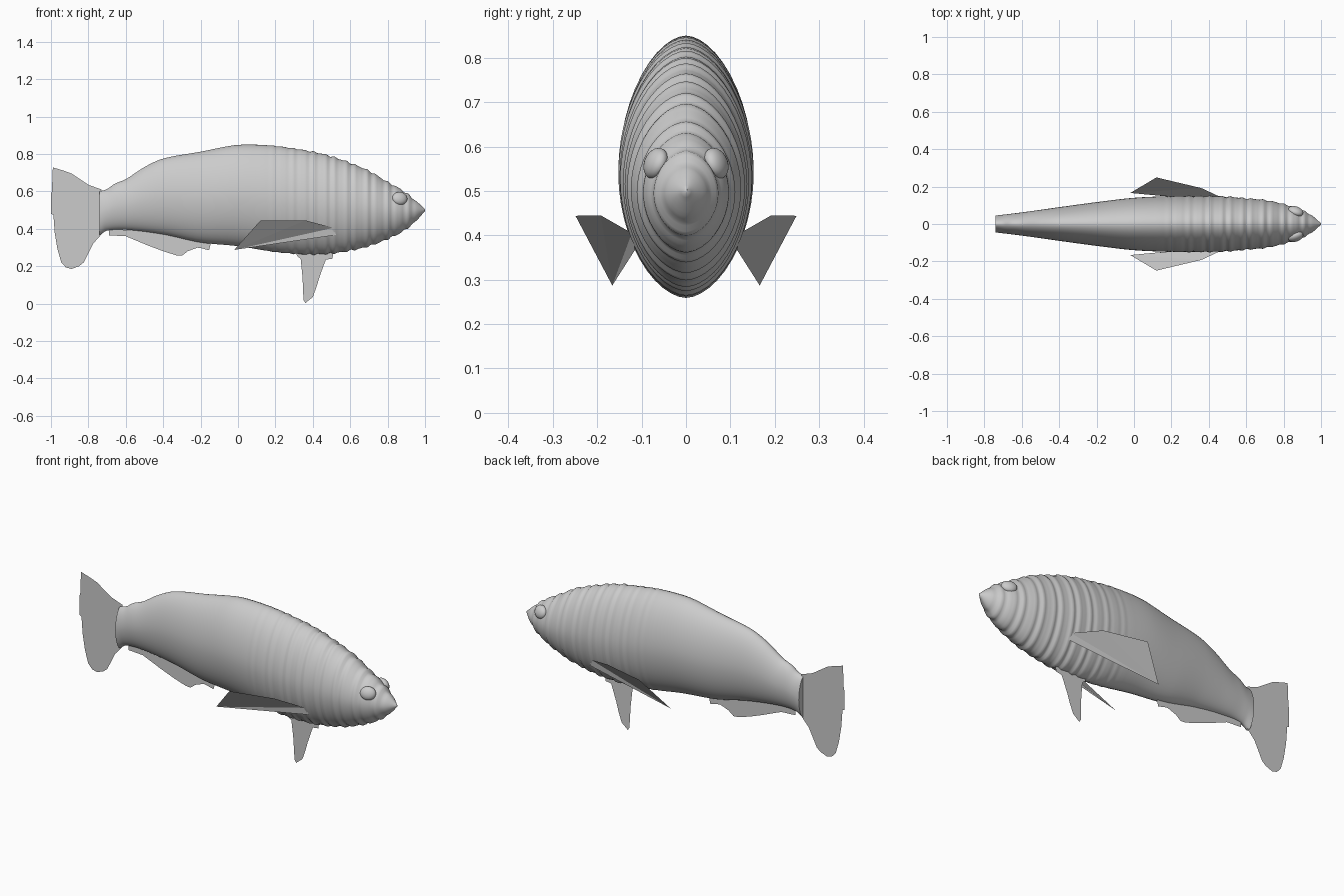
import bpy, bmesh, math
from mathutils import Vector

if "Cube" in bpy.data.objects:
    bpy.data.objects.remove(bpy.data.objects["Cube"])

grey = bpy.data.materials.new("pale_grey")
grey.diffuse_color = (0.6, 0.6, 0.6, 1)
grey.use_nodes = True
grey.node_tree.nodes["Principled BSDF"].inputs["Base Color"].default_value = grey.diffuse_color


def make_object(name, bm):
    mesh = bpy.data.meshes.new(name)
    bmesh.ops.recalc_face_normals(bm, faces=bm.faces)
    bm.to_mesh(mesh)
    bm.free()
    obj = bpy.data.objects.new(name, mesh)
    mesh.materials.append(grey)
    bpy.context.collection.objects.link(obj)
    return obj


def smooth(obj, angle=50):
    bpy.ops.object.select_all(action='DESELECT')
    bpy.context.view_layer.objects.active = obj
    obj.select_set(True)
    bpy.ops.object.shade_smooth_by_angle(angle=math.radians(angle))


def sample(curve, x):
    """Smooth interpolation through a list of (x, value) points."""
    if x <= curve[0][0]:
        return curve[0][1]
    for i in range(len(curve) - 1):
        (x0, v0), (x1, v1) = curve[i], curve[i + 1]
        if x <= x1:
            xa, va = curve[max(i - 1, 0)]
            xb, vb = curve[min(i + 2, len(curve) - 1)]
            m0 = (v1 - va) / (x1 - xa) * (x1 - x0)
            m1 = (vb - v0) / (xb - x0) * (x1 - x0)
            t = (x - x0) / (x1 - x0)
            return ((2*t**3 - 3*t*t + 1) * v0 + (t**3 - 2*t*t + t) * m0
                    + (3*t*t - 2*t**3) * v1 + (t**3 - t*t) * m1)
    return curve[-1][1]


# Body outline: back, belly and half width along the length
back = [(-.74, .60), (-.70, .612), (-.66, .64), (-.6, .665), (-.5, .73), (-.4, .775),
        (-.2, .812), (-.03, .845), (.06, .85), (.2, .843), (.4, .812), (.5, .787),
        (.6, .752), (.7, .71), (.8, .65), (.88, .605), (.95, .55), (1, .505)]
belly = [(-.74, .365), (-.7, .39), (-.6, .395), (-.4, .37), (-.2, .327), (0, .307),
         (.2, .276), (.35, .264), (.5, .268), (.6, .283), (.7, .307), (.8, .345),
         (.88, .385), (.95, .44), (1, .495)]
width = [(-.74, .045), (-.6, .062), (-.4, .09), (-.2, .117), (0, .14), (.2, .149),
         (.35, .15), (.5, .146), (.6, .137), (.7, .128), (.8, .107), (.88, .082),
         (.95, .046), (1, .004)]


def section(x):
    """Middle height, half height and half width, with soft rings towards the head."""
    top, bottom, w = sample(back, x), sample(belly, x), sample(width, x)
    fade = min(max((x - .1) / .35, 0), 1) * min(max((1 - x) / .08, 0), 1)
    ring = .0035 * fade * (math.sin(x * 112) + .6 * math.sin(x * 173 + 1))
    return (top + bottom) / 2, (top - bottom) / 2 + ring, w + ring * .7


def power(v, p):
    return math.copysign(abs(v) ** p, v)


# Body: slightly pointed ovals joined into a skin
SIDES, STEPS = 48, 190
bm = bmesh.new()
rings = []
for i in range(STEPS + 1):
    x = -.74 + 1.74 * i / STEPS
    mid, h, w = section(x)
    ring = []
    for k in range(SIDES):
        a = 2 * math.pi * k / SIDES
        ring.append(bm.verts.new((x, w * power(math.cos(a), 1.12),
                                  mid + h * power(math.sin(a), 1.06))))
    rings.append(ring)
for r0, r1 in zip(rings, rings[1:]):
    for k in range(SIDES):
        n = (k + 1) % SIDES
        bm.faces.new((r0[k], r0[n], r1[n], r1[k]))
bm.faces.new(rings[0])
bm.faces.new(rings[-1])
smooth(make_object("body", bm))

# Eyes: flattened bulges on the sides of the head
for side, label in ((-1, "right"), (1, "left")):
    bpy.ops.mesh.primitive_uv_sphere_add(segments=24, ring_count=12, radius=1,
                                         location=(.865, side * .068, .562),
                                         rotation=(side * .35, 0, -side * .35))
    eye = bpy.context.object
    eye.name = label + "_eye"
    eye.scale = (.042, .024, .036)
    eye.data.materials.append(grey)
    smooth(eye)


def flat_fin(name, outline, lean):
    """Thin upright sheet along the centre line; lean gives y from z."""
    bm = bmesh.new()
    face = bm.faces.new([bm.verts.new((x, lean(z), z)) for x, z in outline])
    bmesh.ops.triangulate(bm, faces=[face])
    return make_object(name, bm)


# Tail, belly and rear fins
flat_fin("tail_fin", [(-.73, .61), (-.80, .635), (-.85, .66), (-.89, .695), (-.93, .71),
                      (-.99, .728), (-.993, .6), (-1, .59), (-1, .48), (-.987, .475),
                      (-.98, .38), (-.965, .29), (-.945, .22), (-.92, .193), (-.89, .185),
                      (-.85, .2), (-.825, .22), (-.80, .27), (-.775, .32), (-.73, .37)],
         lambda z: .005)
flat_fin("belly_fin", [(.31, .28), (.315, .255), (.335, .24), (.345, .14), (.35, .02),
                       (.36, .003), (.40, .035), (.42, .09), (.435, .14), (.46, .21),
                       (.47, .235), (.505, .24), (.51, .28)],
         lambda z: .008 * (1 - z / .28))
flat_fin("rear_fin", [(-.69, .40), (-.69, .365), (-.6, .36), (-.55, .345), (-.48, .31),
                      (-.4, .28), (-.33, .258), (-.30, .256), (-.275, .275), (-.25, .303),
                      (-.2, .297), (-.155, .285), (-.145, .325), (-.4, .38)],
         lambda z: .002)

# Side fins: swept sheets, mirrored
for side, label in ((-1, "right"), (1, "left")):
    bm = bmesh.new()
    pts = [(-.02, .166, .287), (.12, .249, .444), (.36, .192, .445),
           (.51, .122, .405), (.525, .115, .367)]
    v = [bm.verts.new((x, side * y, z)) for x, y, z in pts]
    for i in range(1, 4):
        bm.faces.new((v[0], v[i], v[i + 1]))
    make_object(label + "_side_fin", bm)
